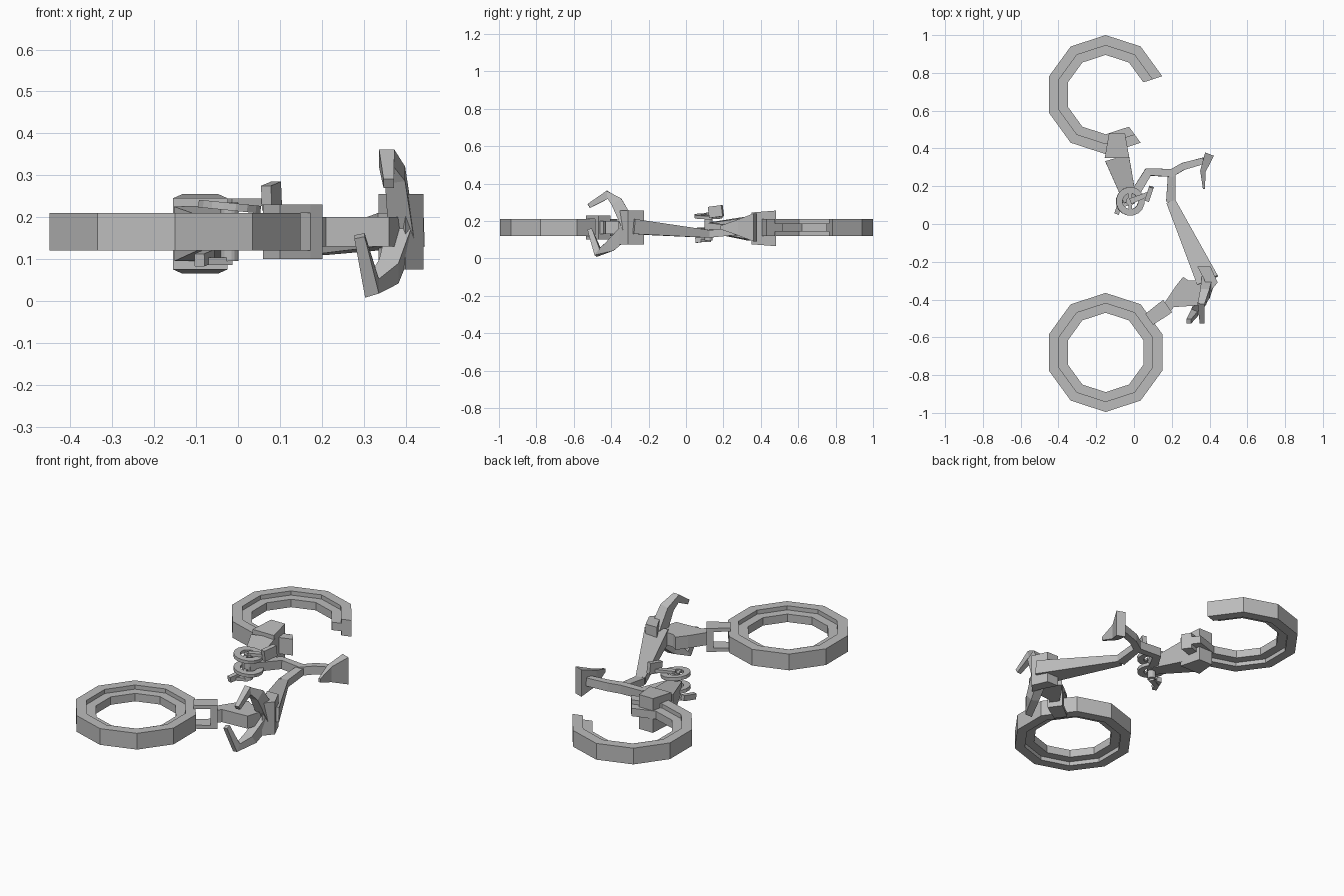
import bpy, bmesh, math
from mathutils import Vector

if "Cube" in bpy.data.objects:
    bpy.data.objects.remove(bpy.data.objects["Cube"], do_unlink=True)

shade = .5
grey = bpy.data.materials.new("plain_grey")
grey.use_nodes = True
grey.diffuse_color = (shade, shade, shade, 1)
grey.node_tree.nodes["Principled BSDF"].inputs["Base Color"].default_value = grey.diffuse_color

# directions and the main joints of the bike, which lies on its side
UP = Vector((0, 0, 1))
SIDEWAYS = Vector((1, 0, 0))
MIDDLE = .165
CRANK = Vector((-.02, .12, MIDDLE))
HEAD = Vector((.39, -.3, MIDDLE))
SEAT_JOINT = Vector((.2, .27, .145))
FORK_END = Vector((.15, -.455, MIDDLE))


def skin(name, loops, closed=False):
    """Join equal-sized loops of points into one solid."""
    bm = bmesh.new()
    rows = [[bm.verts.new(point) for point in loop] for loop in loops]
    pairs = list(zip(rows, rows[1:]))
    if closed:
        pairs.append((rows[-1], rows[0]))
    else:
        bm.faces.new(rows[0])
        bm.faces.new(rows[-1])
    for first, second in pairs:
        for i in range(len(first)):
            j = i - 1
            bm.faces.new((first[j], first[i], second[i], second[j]))
    bmesh.ops.recalc_face_normals(bm, faces=bm.faces)
    mesh = bpy.data.meshes.new(name)
    bm.to_mesh(mesh)
    bm.free()
    mesh.materials.append(grey)
    part = bpy.data.objects.new(name, mesh)
    bpy.context.collection.objects.link(part)
    return part


def beam(name, path, start, end, reference=UP):
    """Rectangular bar along a path, tapering from start to end (width, depth)."""
    path = [Vector(point) for point in path]
    last = len(path) - 1
    start, end = Vector(start), Vector(end)
    loops = []
    for i, centre in enumerate(path):
        along = (path[min(i + 1, last)] - path[max(i - 1, 0)]).normalized()
        across = along.cross(reference).normalized()
        width, depth = start.lerp(end, i / last) / 2
        a, b = across * width, across.cross(along) * depth
        loops.append([centre - a - b, centre + a - b, centre + a + b, centre - a + b])
    return skin(name, loops)


def prism(name, outline, height):
    """Upright plate centred on the middle plane."""
    ends = (MIDDLE - height / 2, MIDDLE + height / 2)
    return skin(name, [[(x, y, z) for x, y in outline] for z in ends])


def hoop(name, centre, half_section, sides, loop_count):
    """Turn a section, mirrored top to bottom, around an upright axis."""
    section = half_section + [(r, -z) for r, z in reversed(half_section)]
    step = math.tau / sides
    loops = []
    for k in range(loop_count):
        angle = step * (k + .5)
        loops.append([(r * math.cos(angle), r * math.sin(angle), z) for r, z in section])
    part = skin(name, loops, closed=loop_count == sides)
    part.location = centre
    return part


# stepped ten-sided wheels, the rear one broken open
tyre_section = [(.315, .045), (.26, .045), (.26, .022), (.21, .022)]
hoop("front_wheel", (-.15, -.68, MIDDLE), tyre_section, sides=10, loop_count=10)
hoop("rear_wheel", (-.15, .685, MIDDLE), tyre_section, sides=10, loop_count=9)

# front fork: two tines joined by a crossbar, then a wide crown
tine_reach = Vector((-.07, -.05, 0))
for label, offset in (("upper", UP * .055), ("lower", UP * -.055)):
    root = FORK_END + offset
    beam(label + "_fork_tine", [root, root + tine_reach], (.08, .02), (.07, .02))
beam("fork_crossbar", [FORK_END, FORK_END - tine_reach * .4], (.08, .13), (.08, .13))
prism("fork_crown", [(.16, -.42), (.22, -.33), (.26, -.28), (.29, -.3), (.4, -.3),
                     (.36, -.43), (.21, -.44), (.18, -.48)], height=.07)
prism("head_block", [(.335, -.225), (.405, -.225), (.443, -.31), (.4, -.36),
                     (.37, -.29)], height=.18)

# handlebars sweep out and then forward
grip_root, grip_tip = (.08, .06), (.025, .025)
beam("upper_handlebar", [HEAD, (.375, -.37, .3), (.355, -.42, .34), (.36, -.52, .28)],
     grip_root, grip_tip, SIDEWAYS)
beam("lower_handlebar", [HEAD, (.36, -.4, .07), (.32, -.47, .03), (.29, -.515, .155)],
     grip_root, grip_tip, SIDEWAYS)

# frame tubes
elbow = Vector((.195, .12, .13))
beam("down_tube", [HEAD + UP * .005, elbow], (.12, .08), (.05, .04))
beam("seat_tube", [elbow, SEAT_JOINT], (.05, .04), (.04, .04))
beam("seat_stay", [CRANK, (.075, .275, .15), SEAT_JOINT, (.26, .305, .155),
                   (.37, .335, MIDDLE)], (.05, .05), (.035, .045))

# saddle, narrow at the nose and wide at the back
beam("saddle", [(.37, .185, MIDDLE), (.365, .28, MIDDLE), (.4, .37, MIDDLE)],
     (.01, .02), (.05, .15))

# rear arm and the clamp that grips the rear wheel
clamp_front = Vector((-.09, .35, .16))
clamp_back = clamp_front + Vector((0, .13, 0))
beam("rear_arm", [CRANK, clamp_front], (.07, .05), (.13, .13))
beam("rear_clamp", [clamp_front, clamp_back], (.13, .17), (.085, .19))

# crank: two rings on a hollow spindle, each with a spoke, an arm and a pedal
ring_section = [(.076, .009), (.042, .009)]
for label, height in (("upper", .06), ("lower", -.015)):
    centre = CRANK + UP * height
    ring = hoop(label + "_chainring", centre, ring_section, sides=16, loop_count=16)
    ring.rotation_euler.y = .1
    spoke = Vector((0, .06, 0))
    beam(label + "_spoke", [centre - spoke, centre + spoke], (.02, .012), (.02, .012))
hoop("spindle", CRANK, [(.022, .07), (.008, .07)], sides=16, loop_count=16)

for label, height, reach, size in (("upper", .07, Vector((.1, .04, 0)), .06),
                                   ("lower", -.07, Vector((-.06, -.03, 0)), .03)):
    hub = CRANK + UP * height
    tip = hub + reach
    beam(label + "_crank", [hub, tip], (.03, .018), (.025, .018))
    half = Vector((.012, .036, .005))
    lift = UP * size / 4
    beam(label + "_pedal", [tip + lift - half, tip + lift + half], (.025, size), (.025, size))
